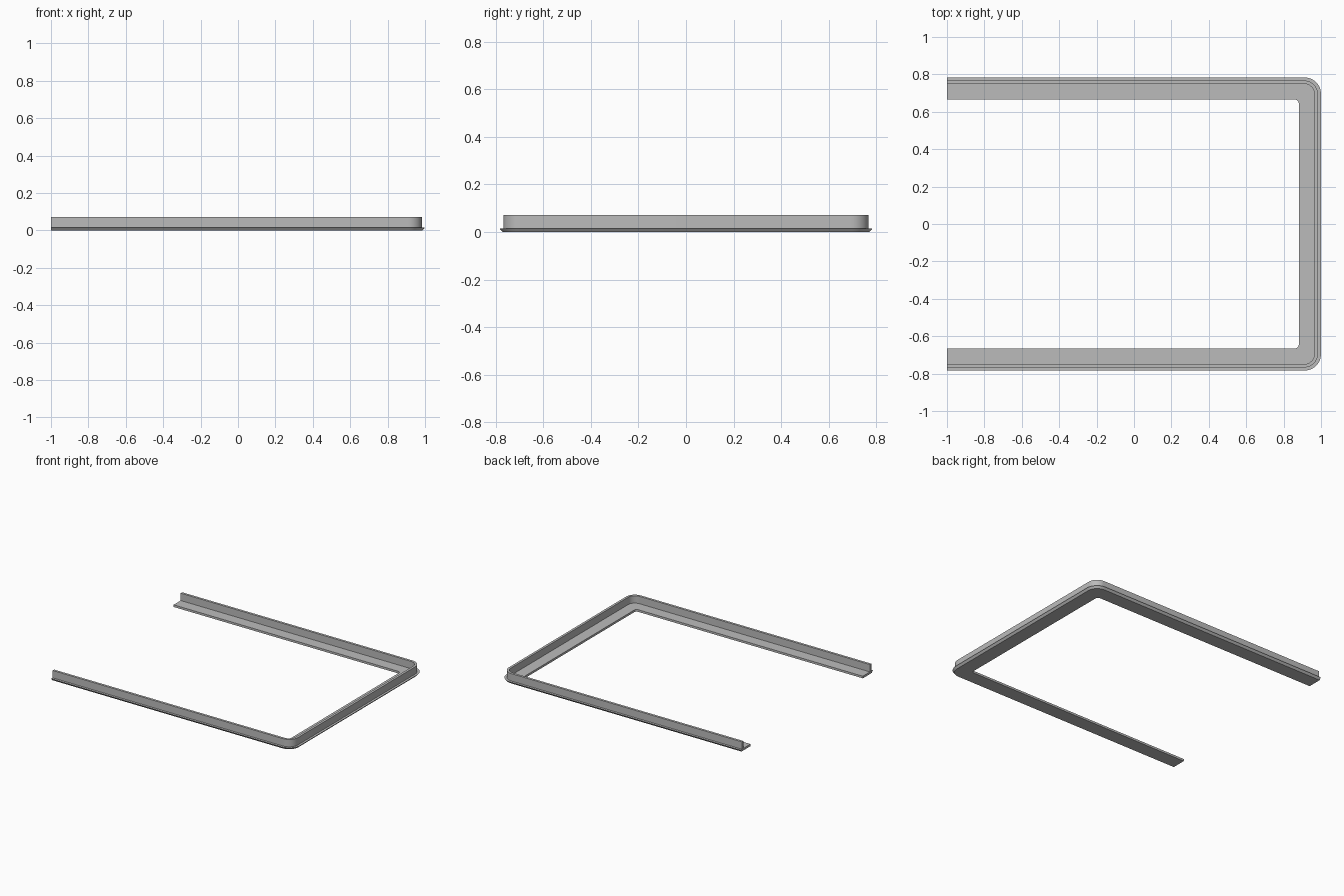
import bpy, bmesh
from math import sin, cos, pi, radians

cube = bpy.data.objects.get("Cube")
if cube:
    bpy.data.objects.remove(cube, do_unlink=True)

HALF_X, HALF_Y = 1.0, 0.784
OUTER_RADIUS, INNER_RADIUS = 0.09, 0.02
CORNER_STEPS = 12

grey = bpy.data.materials.new("plain grey")
grey.use_nodes = True
colour = (0.5, 0.5, 0.5, 1)
grey.diffuse_color = colour
grey.node_tree.nodes["Principled BSDF"].inputs["Base Color"].default_value = colour

# Angle section: (inset from the outer edge, height)
section = [
    (0.013, 0.0),    # underside, outer edge undercut
    (0.0, 0.016),    # lip
    (0.017, 0.016),  # foot of the wall
    (0.017, 0.071),  # wall top
    (0.035, 0.071),
    (0.035, 0.016),  # flange top
    (0.119, 0.016),
    (0.119, 0.0),
]


def u_path(inset):
    """Points of a U open towards -x, with rounded corners."""
    r = max(OUTER_RADIUS - inset, INNER_RADIUS)
    cx, cy = HALF_X - inset - r, HALF_Y - inset - r
    corner = []
    for i in range(CORNER_STEPS + 1):
        a = pi / 2 * i / CORNER_STEPS
        corner.append((cx + r * cos(a), cy + r * sin(a)))
    back = corner + [(-HALF_X, HALF_Y - inset)]
    front = [(x, -y) for x, y in reversed(back)]
    return front + back


# Sweep the section along the U
bm = bmesh.new()
rails = [[bm.verts.new((x, y, z)) for x, y in u_path(d)] for d, z in section]
for k, rail in enumerate(rails):
    after = rails[(k + 1) % len(rails)]
    for i in range(len(rail) - 1):
        bm.faces.new((rail[i], rail[i + 1], after[i + 1], after[i]))

# Close both open ends
for end in (0, -1):
    bm.faces.new([rail[end] for rail in rails])
bmesh.ops.recalc_face_normals(bm, faces=bm.faces)

mesh = bpy.data.meshes.new("angle_frame")
bm.to_mesh(mesh)
bm.free()
mesh.materials.append(grey)
frame = bpy.data.objects.new("angle_frame", mesh)
bpy.context.collection.objects.link(frame)

# Smooth corners, crisp edges
bpy.ops.object.select_all(action='DESELECT')
frame.select_set(True)
bpy.context.view_layer.objects.active = frame
bpy.ops.object.shade_smooth_by_angle(angle=radians(30))
